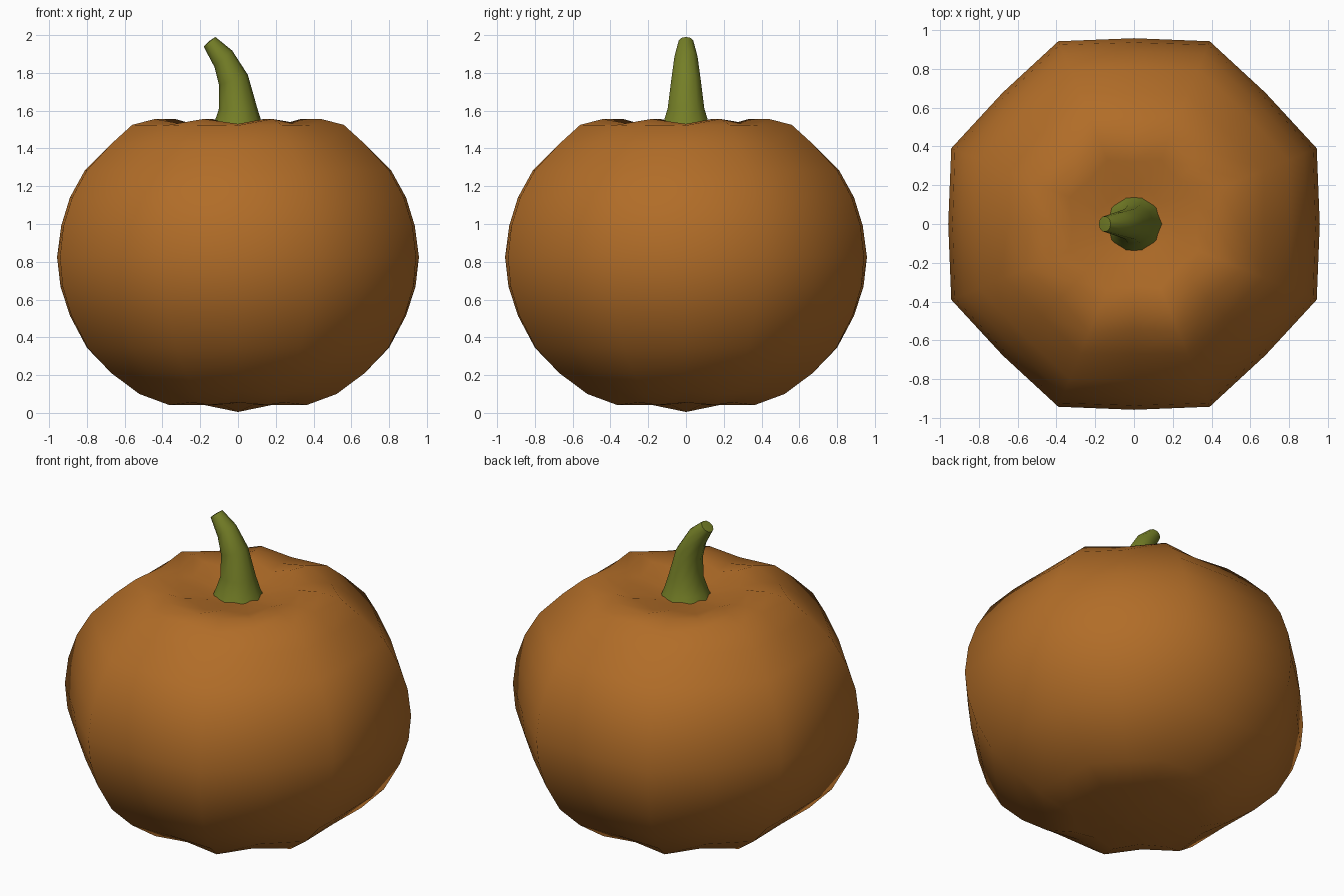
import bpy, bmesh, math
from mathutils import Vector

if "Cube" in bpy.data.objects:
    bpy.data.objects.remove(bpy.data.objects["Cube"])


def material(name, rgb):
    m = bpy.data.materials.new(name)
    m.diffuse_color = (*rgb, 1)
    m.use_nodes = True
    m.node_tree.nodes["Principled BSDF"].inputs["Base Color"].default_value = m.diffuse_color
    return m


def loft(name, rings, start, end, mat):
    """Skin equal-length rings of points, closing both ends with a fan to a pole."""
    bm = bmesh.new()
    rows = [[bm.verts.new(p) for p in ring] for ring in rings]
    n = len(rows[0])
    a, b = bm.verts.new(start), bm.verts.new(end)
    for i in range(n):
        j = (i + 1) % n
        for lo, hi in zip(rows, rows[1:]):
            bm.faces.new((lo[i], lo[j], hi[j], hi[i]))
        bm.faces.new((a, rows[0][j], rows[0][i]))
        bm.faces.new((b, rows[-1][i], rows[-1][j]))
    for f in bm.faces:
        f.smooth = True
    me = bpy.data.meshes.new(name)
    bm.to_mesh(me)
    bm.free()
    me.materials.append(mat)
    ob = bpy.data.objects.new(name, me)
    bpy.context.collection.objects.link(ob)
    return ob


orange = material("pumpkin orange", (0.44, 0.152, 0.021))
green = material("stem green", (0.175, 0.21, 0.02))

# Pumpkin body: (ridge radius, ridge z, valley radius, valley z), bottom to top
profile = [
    (0.195, 0.042, 0.17, 0.05), (0.395, 0.042, 0.35, 0.055),
    (0.565, 0.10, 0.51, 0.115), (0.725, 0.21, 0.67, 0.215),
    (0.86, 0.343, 0.80, 0.345), (0.955, 0.515, 0.89, 0.515),
    (1.005, 0.67, 0.94, 0.67), (1.02, 0.825, 0.958, 0.825),
    (1.0, 0.99, 0.936, 0.99), (0.95, 1.14, 0.89, 1.14),
    (0.865, 1.285, 0.81, 1.285), (0.725, 1.425, 0.67, 1.425),
    (0.606, 1.525, 0.54, 1.522), (0.476, 1.556, 0.42, 1.53),
    (0.36, 1.556, 0.32, 1.515), (0.19, 1.51, 0.17, 1.495),
]
SIDES = 16
rings = []
for rr, rz, vr, vz in profile:
    ring = []
    for i in range(SIDES):
        t = math.tau * i / SIDES
        r, z = (rr, rz) if i % 2 else (vr, vz)
        ring.append((r * math.cos(t), r * math.sin(t), z))
    rings.append(ring)
body = loft("pumpkin_body", rings, (0, 0, 0.005), (0, 0, 1.49), orange)

# Soft shading: normals of the round body without its ribs
outline = [(0, 0.005)] + [p[:2] for p in profile] + [(0, 1.49)]
normals = []
for k in range(1, len(outline) - 1):
    dr = outline[k + 1][0] - outline[k - 1][0]
    dz = outline[k + 1][1] - outline[k - 1][1]
    for i in range(SIDES):
        t = math.tau * i / SIDES
        normals.append(Vector((dz * math.cos(t), dz * math.sin(t), -dr)).normalized())
normals += [Vector((0, 0, -1)), Vector((0, 0, 1))]
body.data.normals_split_custom_set_from_vertices(normals)

# Curved stem: (centre x, centre z, radius, tilt towards -x in degrees)
path = [(0.0, 1.48, 0.15, 0), (0.0, 1.53, 0.128, 0), (0.0, 1.61, 0.102, 2),
        (-0.024, 1.762, 0.081, 20), (-0.078, 1.875, 0.064, 43), (-0.151, 1.965, 0.040, 39)]
stem_rings = []
for cx, cz, r, tilt in path:
    a = math.radians(tilt)
    ring = []
    for i in range(10):
        t = math.tau * i / 10
        u = r * math.cos(t)
        ring.append((cx + u * math.cos(a), r * math.sin(t), cz + u * math.sin(a)))
    stem_rings.append(ring)
stem = loft("stem", stem_rings, (0, 0, 1.48), (-0.153, 0, 1.968), green)
bpy.context.view_layer.objects.active = stem
stem.select_set(True)
bpy.ops.object.shade_smooth_by_angle(angle=math.radians(50))
